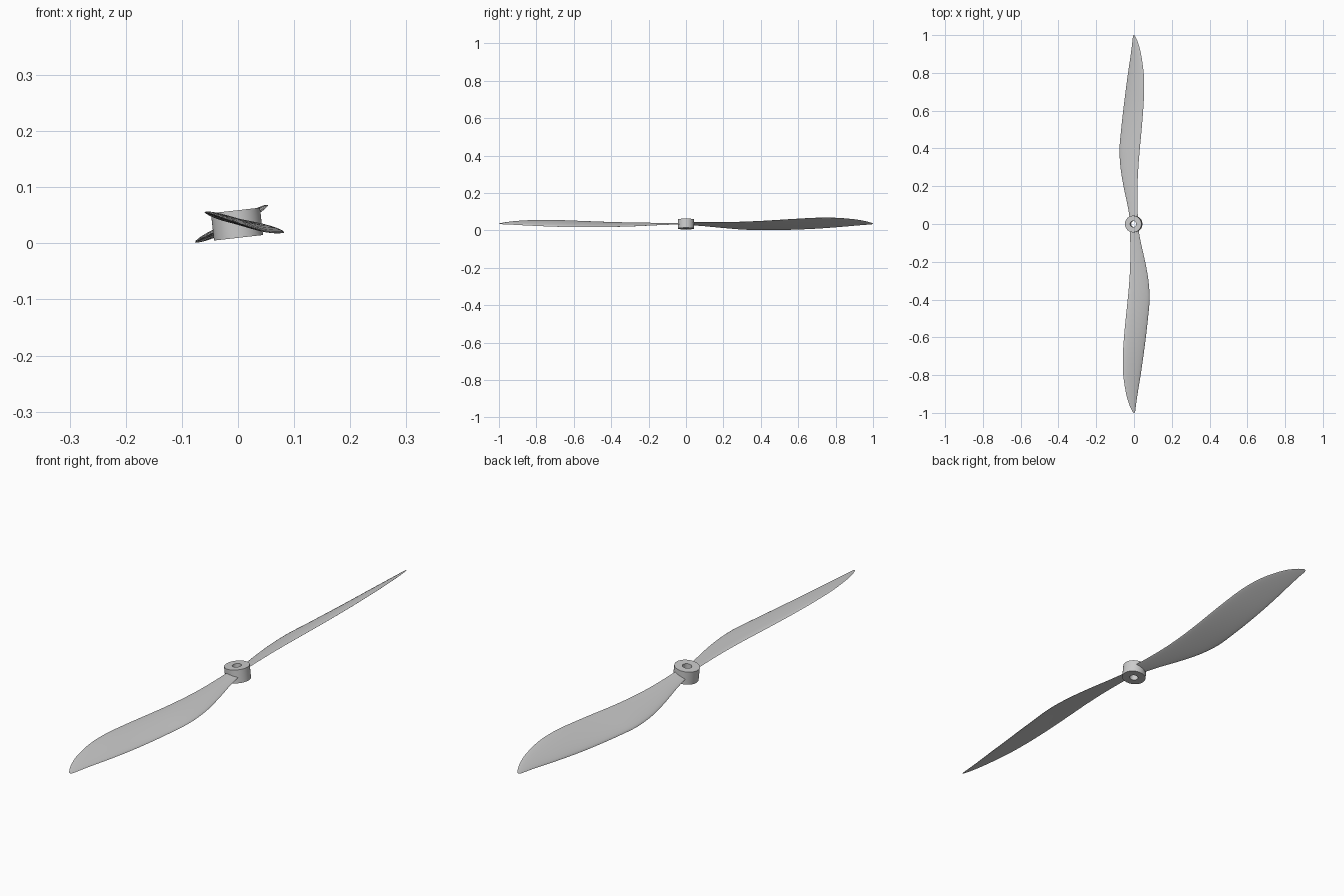
import bpy, bmesh, math
from mathutils import Matrix, Vector

if "Cube" in bpy.data.objects:
    bpy.data.objects.remove(bpy.data.objects["Cube"])

TILT = Matrix.Translation((0, 0, 0.036)) @ Matrix.Rotation(math.radians(-6.4), 4, 'Y')

# blade stations: radius, left edge, right edge (along the chord), pitch in degrees
STATIONS = [
    (0.030, -0.024, 0.022, 14), (0.10, -0.037, 0.020, 15), (0.20, -0.060, 0.020, 16),
    (0.30, -0.078, 0.025, 17), (0.40, -0.084, 0.034, 18), (0.50, -0.076, 0.045, 20),
    (0.60, -0.065, 0.055, 22), (0.70, -0.052, 0.062, 24), (0.80, -0.037, 0.060, 25),
    (0.90, -0.020, 0.044, 26), (0.96, -0.011, 0.025, 26), (0.99, -0.007, 0.010, 26),
    (1.00, -0.003, 0.003, 26)]


def smooth_stations(pts, n):
    """Catmull-Rom interpolation through the stations."""
    pts = [Vector(p) for p in pts]
    out = []
    for i in range(len(pts) - 1):
        a, b, c, d = (pts[max(0, min(len(pts) - 1, i + k))] for k in (-1, 0, 1, 2))
        for j in range(n):
            t = j / n
            out.append(0.5 * (2 * b + (c - a) * t + (2 * a - 5 * b + 4 * c - d) * t * t
                              + (3 * b - a - 3 * c + d) * t ** 3))
    return out + [pts[-1]]


def finish(name, bm, matrix, angle):
    bmesh.ops.recalc_face_normals(bm, faces=bm.faces)
    me = bpy.data.meshes.new(name)
    bm.to_mesh(me)
    bm.free()
    ob = bpy.data.objects.new(name, me)
    bpy.context.collection.objects.link(ob)
    me.transform(matrix)
    bpy.ops.object.select_all(action='DESELECT')
    bpy.context.view_layer.objects.active = ob
    ob.select_set(True)
    bpy.ops.object.shade_smooth_by_angle(angle=math.radians(angle))


def loft(bm, rings, closed=False):
    rings = [[bm.verts.new(p) for p in r] for r in rings]
    pairs = list(zip(rings, rings[1:])) + ([(rings[-1], rings[0])] if closed else [])
    for r0, r1 in pairs:
        for i in range(len(r0)):
            k = (i + 1) % len(r0)
            bm.faces.new((r0[i], r0[k], r1[k], r1[i]))
    if not closed:
        bm.faces.new(rings[0])
        bm.faces.new(rings[-1])


def blade(name, turn):
    # cambered aerofoil section lofted along the radius with twist
    bm = bmesh.new()
    rings, n = [], 24
    for y, left, right, pitch in smooth_stations(STATIONS, 4):
        p, chord, ring = math.radians(pitch), right - left, []
        for i in range(n):
            a = 2 * math.pi * i / n
            c = (left + right) / 2 + chord / 2 * math.cos(a)
            h = math.sin(a) * chord * (0.07 if math.sin(a) > 0 else 0.025)
            ring.append((c * math.cos(p) - h * math.sin(p), y,
                         c * math.sin(p) + h * math.cos(p)))
        rings.append(ring)
    loft(bm, rings)
    finish(name, bm, TILT @ Matrix.Rotation(turn, 4, 'Z'), 50)


blade("blade_back", 0)
blade("blade_front", math.pi)

# hub: short tube with a shaft hole
bm = bmesh.new()
profile = [(0.016, -0.026), (0.044, -0.026), (0.044, 0.023), (0.016, 0.023)]
loft(bm, [[(r * math.cos(2 * math.pi * i / 48), r * math.sin(2 * math.pi * i / 48), z)
           for i in range(48)] for r, z in profile], closed=True)
finish("hub", bm, TILT @ Matrix.Translation((-0.002, 0, 0)), 30)
